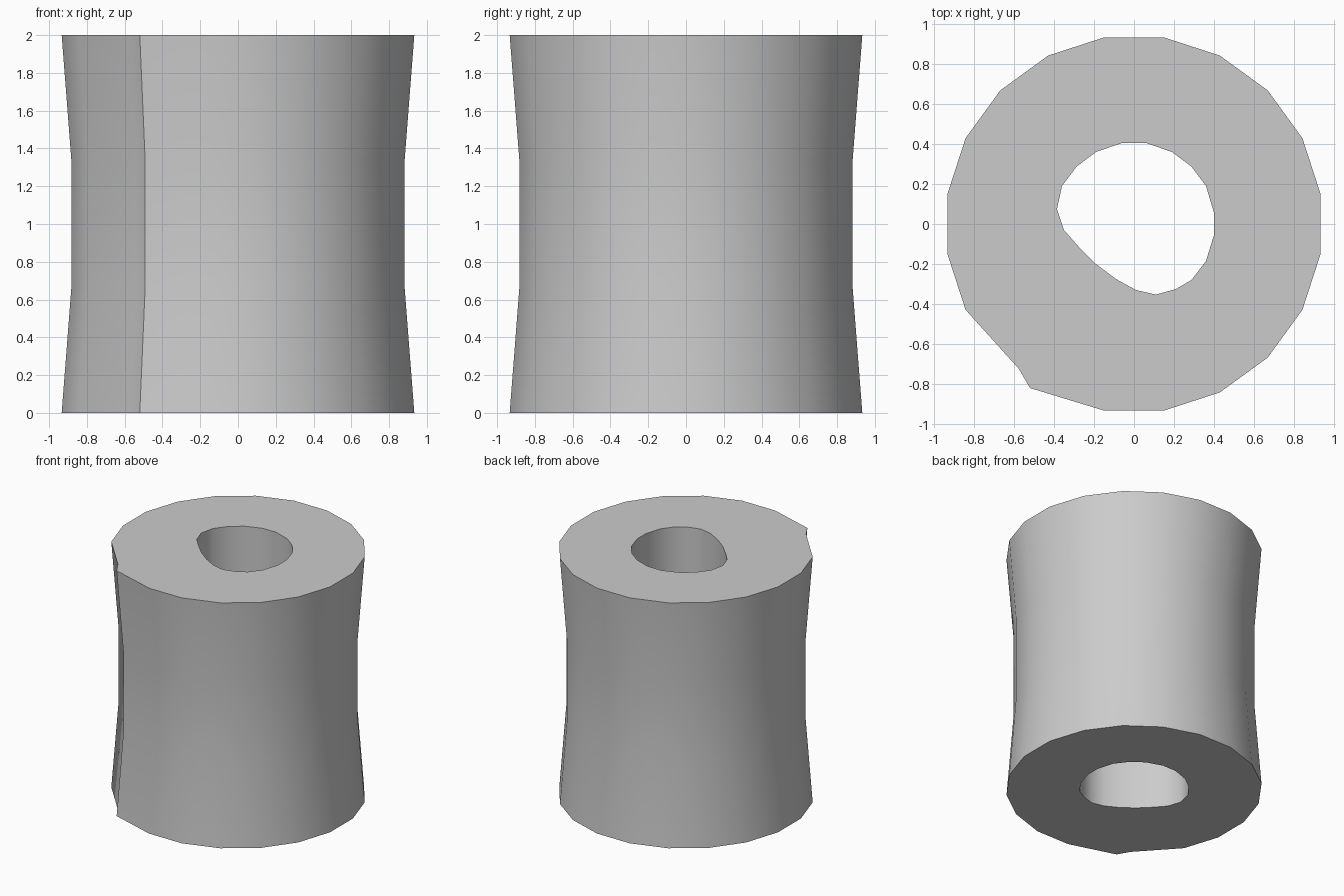
import bpy, bmesh
from math import cos, sin, radians

if "Cube" in bpy.data.objects:
    bpy.data.objects.remove(bpy.data.objects["Cube"])

# Outer outline: 20 sides, with the loose end of the roll as a step at front left
outer = [(0.945 * cos(radians(9 + 18 * i)), 0.945 * sin(radians(9 + 18 * i))) for i in range(20)]
outer[12] = (-0.575, -0.725)
outer[13] = (-0.52, -0.82)

# Hole outline: round, flattened where the inner end starts
hole = [(.40, .055), (.36, .19), (.287, .287), (.19, .36), (.06, .405),
        (-.06, .405), (-.19, .36), (-.287, .287), (-.36, .19), (-.385, .075),
        (-.35, -.03), (-.28, -.11), (-.19, -.20), (-.09, -.275), (.01, -.33),
        (.11, -.353), (.21, -.325), (.287, -.28), (.36, -.185), (.40, -.055)]

# Height and waist scale of each ring
levels = [(0, 1), (2 / 3, 0.945), (4 / 3, 0.945), (2, 1)]

bm = bmesh.new()


def ring(points, z, s=1):
    return [bm.verts.new((x * s, y * s, z)) for x, y in points]


def bridge(a, b, smooth):
    n = len(a)
    for i in range(n):
        j = (i + 1) % n
        bm.faces.new((a[i], a[j], b[j], b[i])).smooth = smooth


# Pinched outer wall, straight hole wall, flat end faces
out = [ring(outer, z, s) for z, s in levels]
inn = [ring(hole, z) for z in (0, 2)]
for a, b in zip(out, out[1:]):
    bridge(a, b, True)
bridge(inn[1], inn[0], True)
bridge(out[-1], inn[1], False)
bridge(inn[0], out[0], False)
bmesh.ops.recalc_face_normals(bm, faces=bm.faces)

mesh = bpy.data.meshes.new("rolled_sheet")
bm.to_mesh(mesh)
bm.free()
roll = bpy.data.objects.new("rolled_sheet", mesh)
bpy.context.collection.objects.link(roll)
bpy.context.view_layer.objects.active = roll
roll.select_set(True)
bpy.ops.object.shade_smooth_by_angle(angle=radians(35))
